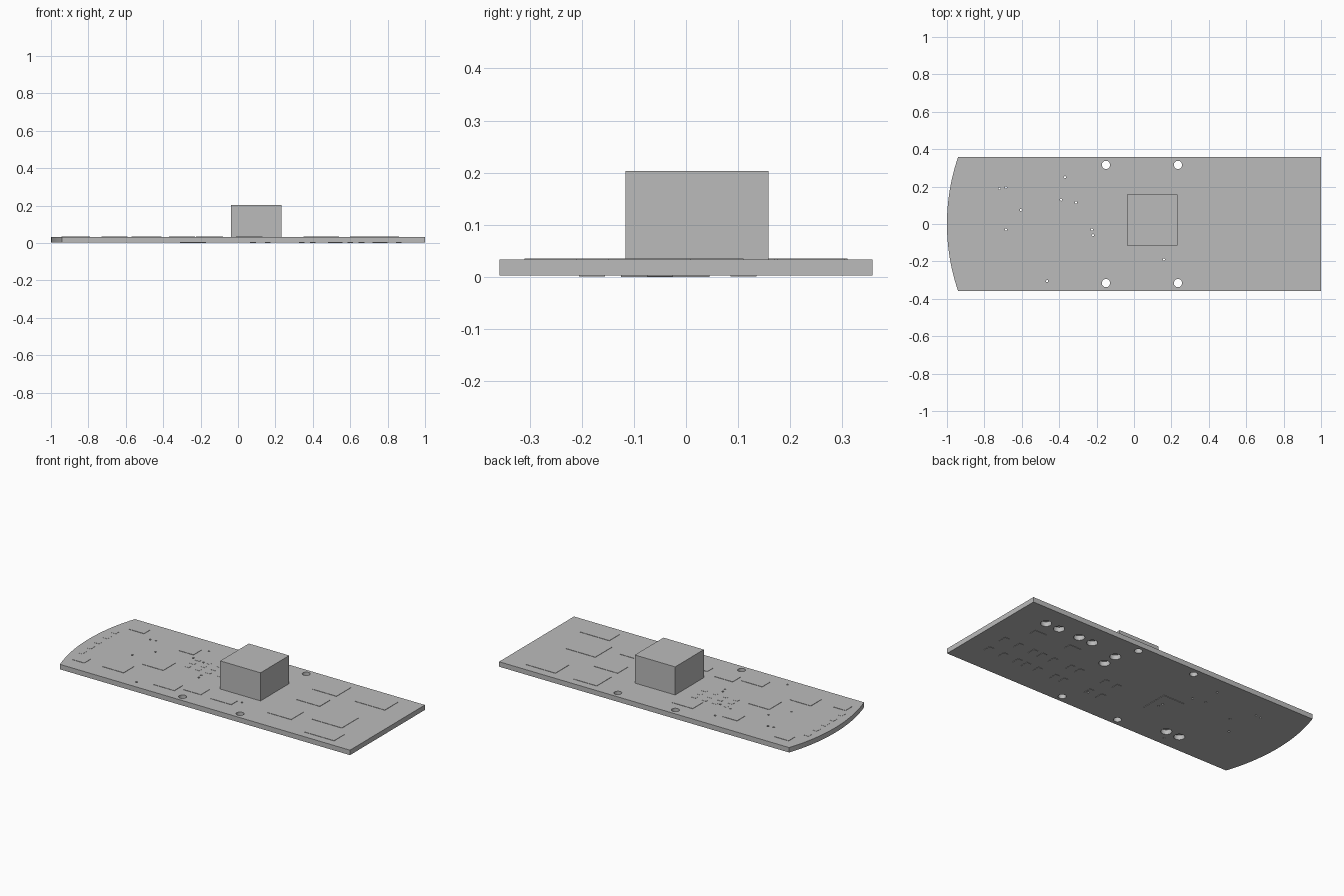
import bpy, bmesh, math
from mathutils import Matrix, Vector

cube = bpy.data.objects.get("Cube")
if cube:
    bpy.data.objects.remove(cube)

BOTTOM, TOP = 0.003, 0.033
HALF = 0.358

grey = bpy.data.materials.new("plain_grey")
grey.use_nodes = True
tone = (0.5, 0.5, 0.5, 1)
grey.diffuse_color = tone
grey.node_tree.nodes["Principled BSDF"].inputs["Base Color"].default_value = tone


def finish(name, bm):
    mesh = bpy.data.meshes.new(name)
    bmesh.ops.recalc_face_normals(bm, faces=bm.faces)
    bm.to_mesh(mesh)
    bm.free()
    mesh.materials.append(grey)
    obj = bpy.data.objects.new(name, mesh)
    bpy.context.collection.objects.link(obj)
    return obj


def add_box(bm, x, y, width, depth, low, high):
    place = Matrix.Translation((x, y, (low + high) / 2))
    size = Matrix.Diagonal((width, depth, high - low, 1))
    bmesh.ops.create_cube(bm, size=1, matrix=place @ size)


def add_cylinder(bm, x, y, radius, low, high, sides=32):
    bmesh.ops.create_cone(bm, cap_ends=True, segments=sides, radius1=radius,
                          radius2=radius, depth=high - low,
                          matrix=Matrix.Translation((x, y, (low + high) / 2)))


# Board: a rectangle with one shallow curved end
bm = bmesh.new()
radius, steps = 1.11, 24
sweep = math.asin(HALF / radius)
outline = [(1, -HALF), (1, HALF)]
for i in range(steps + 1):
    angle = sweep - 2 * sweep * i / steps
    outline.append((radius - 1 - radius * math.cos(angle), radius * math.sin(angle)))
face = bm.faces.new([bm.verts.new((x, y, BOTTOM)) for x, y in outline])
lifted = bmesh.ops.extrude_face_region(bm, geom=[face])["geom"]
bmesh.ops.translate(bm, vec=Vector((0, 0, TOP - BOTTOM)),
                    verts=[v for v in lifted if isinstance(v, bmesh.types.BMVert)])
board = finish("circuit_board", bm)

# Low parts on the upper side: x, y, width, depth
upper = [
    (.76, .24, .2, .13), (.7, -.07, .2, .16), (.76, -.26, .2, .1),
    (.46, .24, .16, .14), (.46, .06, .16, .1), (.43, -.16, .16, .12),
    (.06, -.22, .14, .06), (-.15, .2, .14, .1), (-.14, -.2, .12, .08),
    (-.46, .2, .1, .08), (-.5, -.04, .14, .12), (-.3, -.24, .14, .08),
    (-.66, -.2, .14, .1), (-.84, .26, .1, .06), (-.88, -.24, .08, .06),
]
bm = bmesh.new()
for x, y, width, depth in upper:
    add_box(bm, x, y, width, depth, TOP, TOP + 0.002)
# Rows of small parts
for row in range(3):
    for col in range(4):
        add_box(bm, -.35 + .07 * col, .02 + .05 * row, .03, .02, TOP, TOP + 0.001)
for row in range(5):
    add_box(bm, -.93, -.16 + .08 * row, .03, .04, TOP, TOP + 0.001)
upper_parts = finish("upper_components", bm)

# Low parts on the underside
bm = bmesh.new()
add_box(bm, -.24, -.04, .14, .17, 0, BOTTOM)
for x in (.08, .16, .34, .4, .52, .6, .66, .76, .86):
    add_box(bm, x, -.05, .03, .05, 0.001, BOTTOM)
    add_box(bm, x, -.18, .03, .05, 0.001, BOTTOM)
for x in (.52, .76):
    add_box(bm, x, .11, .08, .05, 0.001, BOTTOM)
lower_parts = finish("lower_components", bm)

# Mounting holes, small drill holes and blind sockets
bm = bmesh.new()
for x in (-.15, .235):
    for side in (-1, 1):
        add_cylinder(bm, x, side * .316, .022, -.05, .08)
drills = [(-.72, .19), (-.685, .195), (-.37, .25), (-.39, .13), (-.605, .075),
          (-.31, .115), (-.685, -.03), (-.225, -.03), (-.22, -.06),
          (.16, -.19), (-.465, -.305)]
for x, y in drills:
    add_cylinder(bm, x, y, .006, -.05, .08, 12)
sockets = [(.8, .225), (.71, .225), (.57, .225), (.48, .225),
           (.29, .19), (.29, .1), (-.43, -.245), (-.52, -.245)]
for x, y in sockets:
    add_cylinder(bm, x, y, .03, -.05, TOP - 0.002)
cutter = finish("hole_cutter", bm)
cutter.hide_render = True

for obj in (board, upper_parts, lower_parts):
    cut = obj.modifiers.new("holes", "BOOLEAN")
    cut.operation = "DIFFERENCE"
    cut.solver = "EXACT"
    cut.object = cutter
    bpy.context.view_layer.objects.active = obj
    bpy.ops.object.modifier_apply(modifier=cut.name)
bpy.data.objects.remove(cutter)

# Tall block
bm = bmesh.new()
add_box(bm, .097, .021, .27, .274, TOP, .203)
finish("tall_block", bm)
